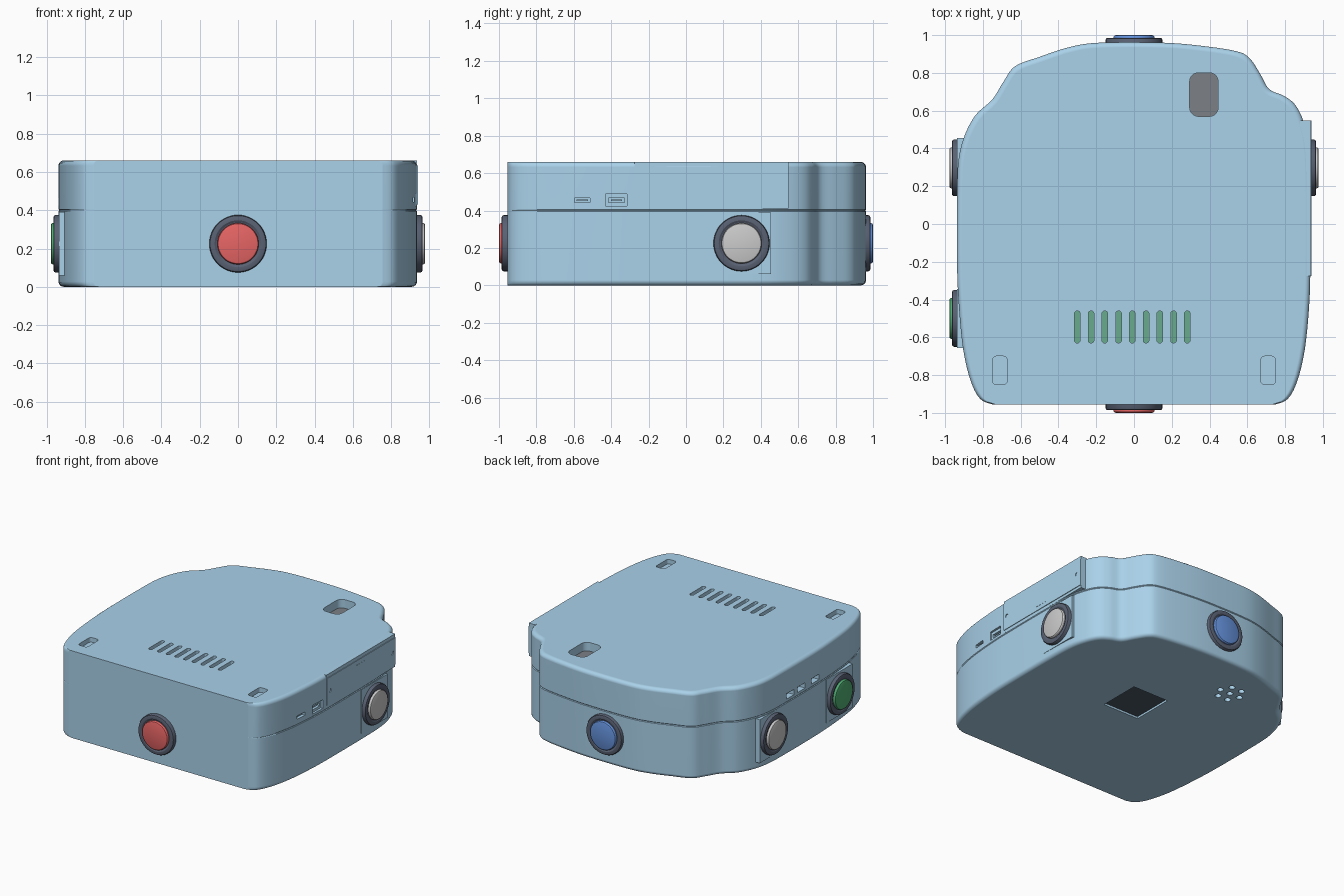
import bpy, bmesh, math
from mathutils import Matrix, Vector

if "Cube" in bpy.data.objects:
    bpy.data.objects.remove(bpy.data.objects["Cube"])

FRONT = -0.955


def material(name, rgb):
    m = bpy.data.materials.new(name)
    m.diffuse_color = (*rgb, 1)
    m.use_nodes = True
    m.node_tree.nodes["Principled BSDF"].inputs["Base Color"].default_value = m.diffuse_color
    return m


BLUE = material("shell_blue", (0.40, 0.64, 0.82))
NAVY = material("ring_navy", (0.10, 0.12, 0.17))
RED = material("red", (0.80, 0.13, 0.13))
GREEN = material("green", (0.08, 0.42, 0.17))
COBALT = material("cobalt", (0.13, 0.29, 0.72))
WHITE = material("white", (0.86, 0.87, 0.88))
BOARD = material("board_green", (0.14, 0.40, 0.27))
DARK = material("dark", (0.07, 0.10, 0.13))
GREY = material("dark_grey", (0.20, 0.22, 0.24))


def loft(name, rings, mat, matrix=Matrix()):
    """Closed rings of equal length, bridged and capped at both ends."""
    bm = bmesh.new()
    loops = [[bm.verts.new(matrix @ Vector(p)) for p in ring] for ring in rings]
    n = len(loops[0])
    for a, b in zip(loops, loops[1:]):
        for i in range(n):
            j = (i + 1) % n
            bm.faces.new((a[i], a[j], b[j], b[i]))
    bm.faces.new(loops[0][::-1])
    bm.faces.new(loops[-1])
    bmesh.ops.recalc_face_normals(bm, faces=bm.faces)
    me = bpy.data.meshes.new(name)
    bm.to_mesh(me)
    bm.free()
    ob = bpy.data.objects.new(name, me)
    bpy.context.collection.objects.link(ob)
    if mat:
        me.materials.append(mat)
    return ob


def box(name, lo, hi, mat=None):
    (x0, y0, z0), (x1, y1, z1) = lo, hi
    return loft(name, [[(x0, y0, z), (x1, y0, z), (x1, y1, z), (x0, y1, z)]
                       for z in (z0, z1)], mat)


def slot(name, x, y, w, d, r, z0, z1, mat=None):
    """Upright prism with a rounded rectangle section."""
    pts = []
    for k, (sx, sy) in enumerate(((1, 1), (-1, 1), (-1, -1), (1, -1))):
        for s in range(6):
            a = math.radians(90 * k + 18 * s)
            pts.append((x + sx * (w / 2 - r) + r * math.cos(a),
                        y + sy * (d / 2 - r) + r * math.sin(a)))
    return loft(name, [[(*p, z) for p in pts] for z in (z0, z1)], mat)


def lathe(name, profile, mat, matrix=Matrix(), n=48):
    return loft(name, [[(r * math.cos(math.tau * i / n), r * math.sin(math.tau * i / n), h)
                        for i in range(n)] for r, h in profile], mat, matrix)


def cut(ob, cutters):
    bpy.context.view_layer.objects.active = ob
    for c in cutters:
        m = ob.modifiers.new("cut", "BOOLEAN")
        m.operation, m.solver, m.object = "DIFFERENCE", "EXACT", c
        bpy.ops.object.modifier_apply(modifier=m.name)
        bpy.data.objects.remove(c)


# Plan outline: straight front, wavy curved back
KEYS = [(0.75, FRONT), (0.815, -0.925), (0.865, -0.83), (0.905, -0.66), (0.928, -0.42),
        (0.934, -0.2), (0.934, 0.2), (0.925, 0.42), (0.895, 0.55), (0.85, 0.635),
        (0.79, 0.68), (0.715, 0.715), (0.665, 0.8), (0.61, 0.88), (0.54, 0.915),
        (0.36, 0.943), (0.15, 0.96), (-0.18, 0.96), (-0.34, 0.937), (-0.5, 0.885),
        (-0.63, 0.835), (-0.69, 0.755), (-0.75, 0.66), (-0.84, 0.575), (-0.9, 0.46),
        (-0.93, 0.33), (-0.937, 0.15), (-0.937, -0.2), (-0.928, -0.42), (-0.905, -0.66),
        (-0.865, -0.83), (-0.815, -0.925), (-0.75, FRONT)]
outline = []
for i in range(len(KEYS) - 1):
    p0, p1, p2, p3 = (Vector(KEYS[min(max(i + k, 0), len(KEYS) - 1)]) for k in (-1, 0, 1, 2))
    for s in range(5):
        t = s / 5
        outline.append(0.5 * (2 * p1 + (p2 - p0) * t + (2 * p0 - 5 * p1 + 4 * p2 - p3) * t * t
                              + (3 * p1 - p0 - 3 * p2 + p3) * t ** 3))
outline.append(Vector(KEYS[-1]))


def section(d, z):
    """Outline pulled in by d at the sides and back; the front stays flat."""
    return [(p.x * (1 - d / 0.94), FRONT + (p.y - FRONT) * (1 - d / 1.91), z) for p in outline]


R = 0.028
arc = [(R * (1 - math.cos(a)), R * (1 - math.sin(a)))
       for a in (math.radians(15 * k) for k in range(7))]
base = loft("base_shell", [section(d, z) for d, z in arc[::-1]]
            + [section(0, 0.395), section(0.004, 0.4)], BLUE)
lid = loft("lid_shell", [section(0.004, 0.4), section(0, 0.405)]
           + [section(d, 0.66 - z) for d, z in arc], BLUE)

# Lid openings: vents, two pockets, window, side ports
cuts = [slot("c", -0.3 + 0.0728 * i, -0.545, 0.03, 0.17, 0.0149, 0.58, 0.7) for i in range(9)]
cuts += [slot("c", s * 0.71, -0.775, 0.075, 0.15, 0.018, 0.625, 0.7) for s in (-1, 1)]
cuts.append(slot("c", 0.37, 0.685, 0.15, 0.23, 0.045, 0.57, 0.7))
cuts.append(box("c", (0.915, -0.43, 0.423), (1, -0.315, 0.488)))
cuts += [box("c", (0.86, y - 0.042, 0.443), (1, y + 0.042, 0.467)) for y in (-0.555, -0.372)]
cuts += [box("c", (-1, y - 0.045, 0.425), (-0.89, y + 0.045, 0.465)) for y in (0.09, -0.04, -0.21)]
cut(lid, cuts)
for y in (-0.555, -0.372):
    box("port_tongue", (0.855, y - 0.03, 0.451), (0.905, y + 0.03, 0.459), BLUE)
box("circuit_board", (-0.34, -0.66, 0.59), (0.34, -0.43, 0.615), BOARD)
slot("window_floor", 0.37, 0.685, 0.17, 0.25, 0.05, 0.56, 0.595, GREY)

# Underside: square screen recess and speaker holes
holes = [(-0.33, 0.63)] + [(-0.33 + 0.085 * math.cos(math.tau * k / 6),
                            0.63 + 0.085 * math.sin(math.tau * k / 6)) for k in range(6)]
cuts = [box("c", (-0.065, -0.04, -0.1), (0.235, 0.28, 0.04))]
cuts += [lathe("c", [(0.022, -0.1), (0.022, 0.05)], None, Matrix.Translation((x, y, 0)), 20)
         for x, y in holes]
cut(base, cuts)
box("bottom_screen", (-0.08, -0.055, 0.015), (0.25, 0.295, 0.05), DARK)

# Flat card cover on the right side
box("cover_mount", (0.88, -0.275, 0.41), (0.934, 0.548, 0.659), BLUE)
cover = box("cover_panel", (0.89, -0.275, 0.43), (0.939, 0.547, 0.633), BLUE)
side = Matrix.Rotation(math.pi / 2, 4, "Y")
cut(cover, [lathe("c", [(0.014, -0.015), (0.014, 0.1)], None,
                  Matrix.Translation((0.939, y, 0.53)) @ side, 20) for y in (-0.24, 0.507)])
box("cover_label", (0.93, 0.075, 0.46), (0.9405, 0.185, 0.6), BLUE)

# Push buttons: dark bezel with coloured cap, on all four sides
def button(name, x, y, angle, mat):
    m = (Matrix.Translation((x, y, 0.225)) @ Matrix.Rotation(math.radians(angle), 4, "Z") @ side)
    lathe(name + "_bezel", [(0.15, -0.03), (0.15, 0.02), (0.146, 0.027), (0.138, 0.03),
                            (0.122, 0.03), (0.112, 0.024)], NAVY, m)
    lathe(name + "_cap", [(0.108, 0), (0.108, 0.035), (0.104, 0.041), (0.096, 0.044)], mat, m)


def pad(name, s, y):
    x = sorted((s * 0.86, s * 0.936))
    box(name, (x[0], y - 0.157, 0.06), (x[1], y + 0.157, 0.39), BLUE)


button("front_button", 0, -0.956, -90, RED)
button("back_button", 0, 0.956, 90, COBALT)
for name, s, y, mat in (("right_button", 1, 0.297, WHITE), ("left_back_button", -1, 0.297, WHITE),
                        ("left_front_button", -1, -0.5, GREEN)):
    button(name, s * 0.934, y, 0 if s > 0 else 180, mat)
    pad(name + "_pad", s, y)

# Smooth shading with crisp edges
bpy.ops.object.select_all(action="SELECT")
bpy.context.view_layer.objects.active = base
bpy.ops.object.shade_smooth_by_angle(angle=math.radians(30))
for ob in (base, lid):
    ob.modifiers.new("weighted_normals", "WEIGHTED_NORMAL").keep_sharp = True
